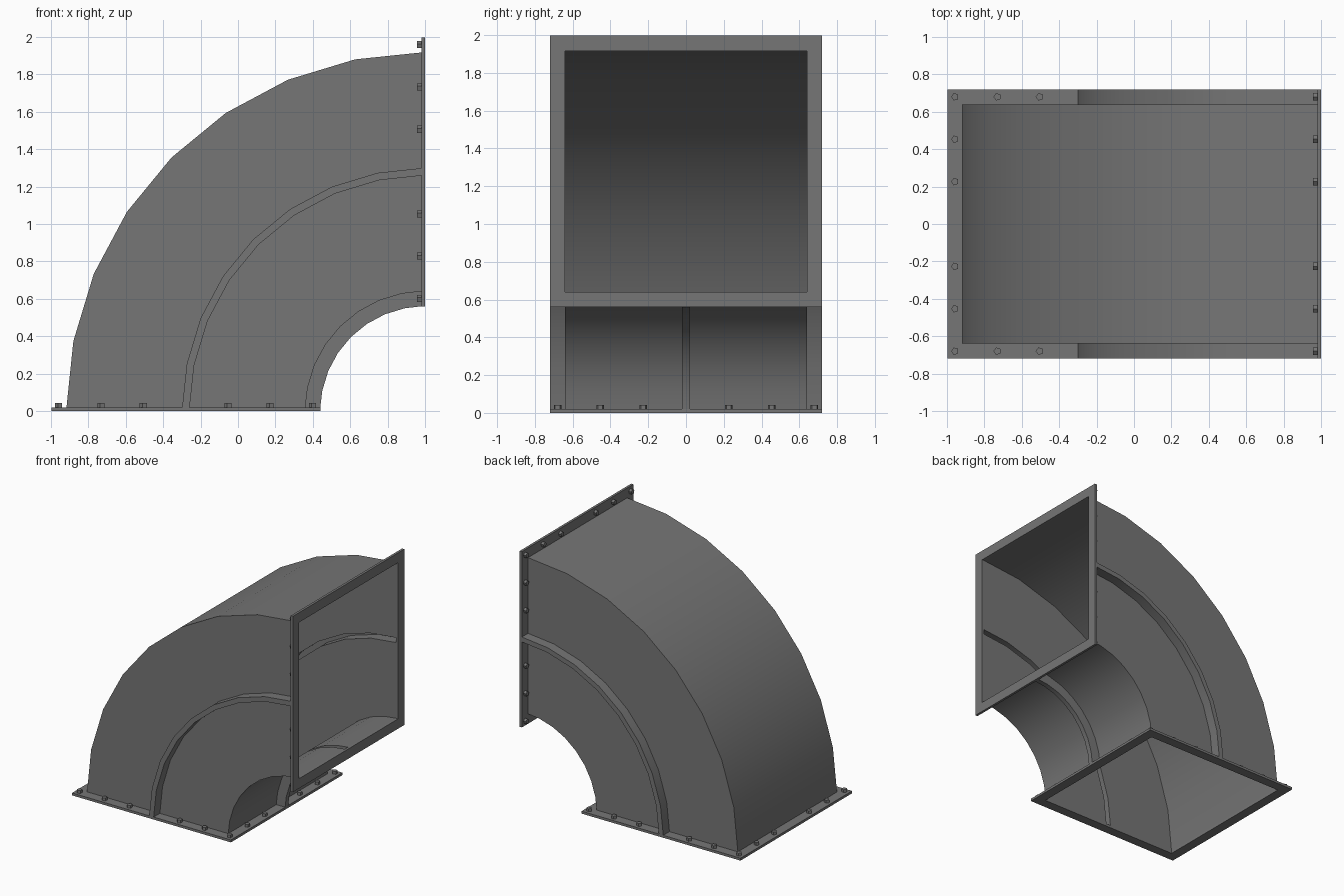
import bpy, bmesh, math

cube = bpy.data.objects.get("Cube")
if cube:
    bpy.data.objects.remove(cube)

steel = bpy.data.materials.new("grey_steel")
steel.use_nodes = True
GREY = (0.18, 0.18, 0.18, 1)
steel.diffuse_color = GREY
steel.node_tree.nodes["Principled BSDF"].inputs["Base Color"].default_value = GREY

# Main sizes: radii from the bend axis, half widths and sheet details
R_IN, R_OUT, HALF = 0.64, 1.917, 0.64
RIM, PLATE, RIB = 0.08, 0.02, 0.02
R_MID = (R_IN + R_OUT) / 2
SEGMENTS = 8


def finish(name, bm, smooth=False):
    bmesh.ops.recalc_face_normals(bm, faces=bm.faces)
    mesh = bpy.data.meshes.new(name)
    bm.to_mesh(mesh)
    bm.free()
    mesh.materials.append(steel)
    obj = bpy.data.objects.new(name, mesh)
    bpy.context.collection.objects.link(obj)
    if smooth:
        bpy.ops.object.select_all(action="DESELECT")
        obj.select_set(True)
        bpy.context.view_layer.objects.active = obj
        bpy.ops.object.shade_smooth_by_angle(angle=math.radians(30))
    return obj


def at_base(r, y, h):
    return (1 - r, y, h)


def at_outlet(r, y, h):
    return (1 - h, y, r)


# Duct: rectangular section with hollow ribs pressed outwards, swept 90 degrees
side = [(R_OUT, HALF), (R_MID + RIB, HALF), (R_MID + RIB, HALF + RIM),
        (R_MID - RIB, HALF + RIM), (R_MID - RIB, HALF), (R_IN, HALF),
        (R_IN, RIB), (R_IN - RIM, RIB)]
section = side + [(r, -y) for r, y in reversed(side)]
bm = bmesh.new()
rings = []
for i in range(SEGMENTS + 1):
    a = math.pi / 2 * i / SEGMENTS
    rings.append([bm.verts.new((min(1 - r * math.cos(a), 1 - PLATE), y,
                                max(r * math.sin(a), PLATE)))
                  for r, y in section])
for low, high in zip(rings, rings[1:]):
    for j in range(len(section)):
        k = (j + 1) % len(section)
        bm.faces.new((low[j], low[k], high[k], high[j]))
finish("duct_elbow", bm, smooth=True)


# Flanges: flat rectangular frames around both openings
def flange(name, place):
    bm = bmesh.new()
    loops = []
    for grow, h in ((RIM, 0), (RIM, PLATE), (0, PLATE), (0, 0)):
        lo, hi, w = R_IN - grow, R_OUT + grow, HALF + grow
        loops.append([bm.verts.new(place(r, y, h))
                      for r, y in ((lo, -w), (hi, -w), (hi, w), (lo, w))])
    for i in range(4):
        a, b = loops[i], loops[(i + 1) % 4]
        for j in range(4):
            k = (j + 1) % 4
            bm.faces.new((a[j], a[k], b[k], b[j]))
    finish(name, bm)


# Bolts: small five-sided heads along the frame, none at the middle of a side
def bolts(name, place):
    bm = bmesh.new()
    half_r, half_y = (R_OUT - R_IN + RIM) / 2, HALF + RIM / 2
    steps = [s / 3 for s in (-3, -2, -1, 1, 2, 3)]
    spots = {(s, e) for s in steps for e in (-1, 1)}
    spots |= {(e, s) for s in steps for e in (-1, 1)}
    for u, v in sorted(spots):
        rc, yc = R_MID + u * half_r, v * half_y
        low, top = [[bm.verts.new(place(rc + 0.021 * math.cos(t * math.tau / 5),
                                        yc + 0.021 * math.sin(t * math.tau / 5), h))
                     for t in range(5)] for h in (PLATE, PLATE + 0.023)]
        bm.faces.new(top)
        bm.faces.new(low)
        for j in range(5):
            k = (j + 1) % 5
            bm.faces.new((low[j], low[k], top[k], top[j]))
    finish(name, bm)


for label, place in (("base", at_base), ("outlet", at_outlet)):
    flange(label + "_flange", place)
    bolts(label + "_bolts", place)
